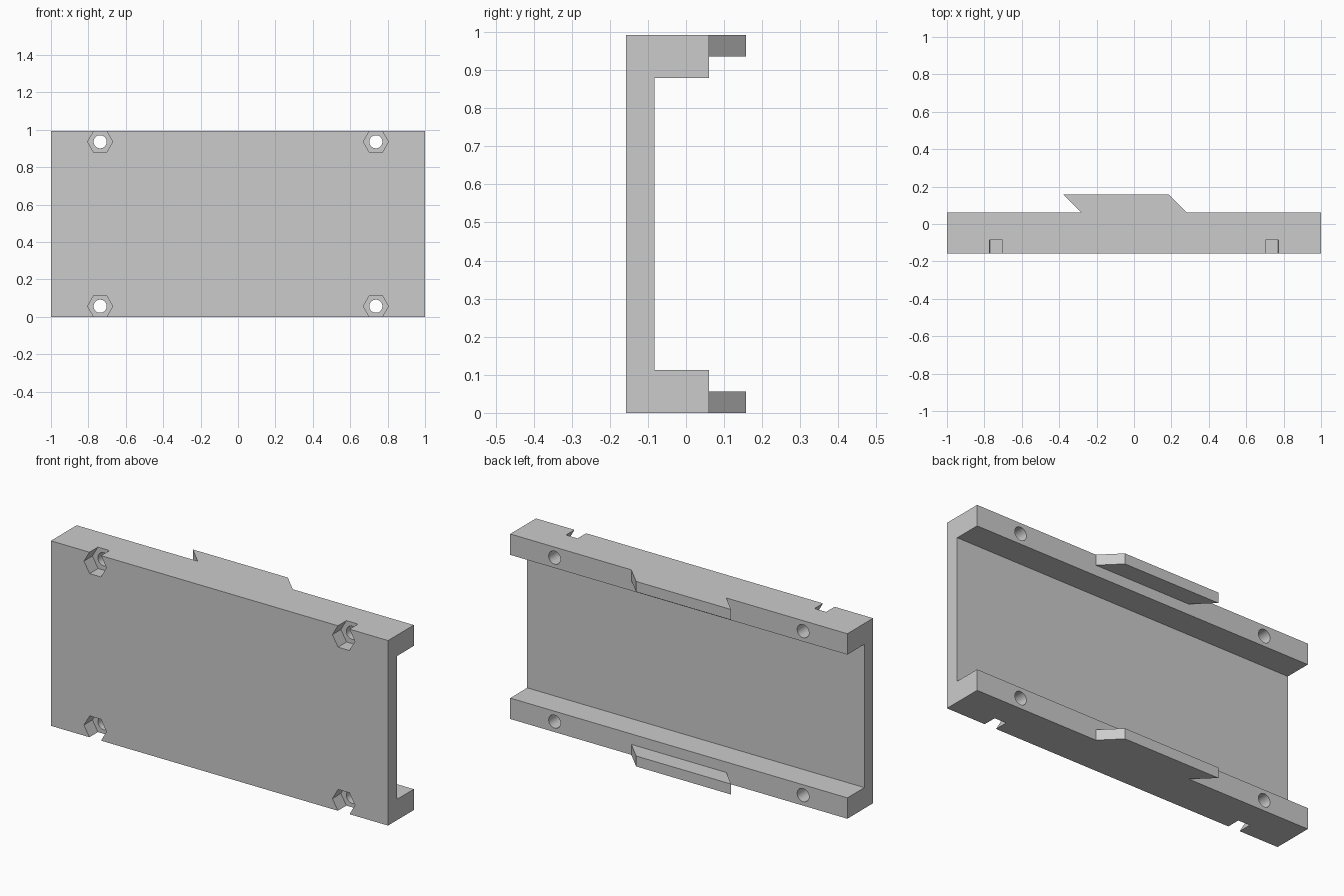
import bpy
import bmesh
from math import radians
from mathutils import Matrix, Vector

if "Cube" in bpy.data.objects:
    bpy.data.objects.remove(bpy.data.objects["Cube"])

HEIGHT = 0.992
FRONT, BACK, HOOK_BACK = -0.157, 0.061, 0.157
FLANGE, HOOK = 0.112, 0.056
BOLT_X, BOLT_Z = 0.737, 0.0565

grey = bpy.data.materials.new("light grey")
grey.use_nodes = True
colour = (0.6, 0.6, 0.6, 1)
grey.diffuse_color = colour
grey.node_tree.nodes["Principled BSDF"].inputs["Base Color"].default_value = colour


def finish(name, bm):
    bmesh.ops.recalc_face_normals(bm, faces=bm.faces)
    mesh = bpy.data.meshes.new(name)
    bm.to_mesh(mesh)
    bm.free()
    mesh.materials.append(grey)
    obj = bpy.data.objects.new(name, mesh)
    bpy.context.collection.objects.link(obj)
    return obj


def extrude(name, points, offset):
    """Extrude a closed profile along an offset."""
    bm = bmesh.new()
    face = bm.faces.new([bm.verts.new(p) for p in points])
    result = bmesh.ops.extrude_face_region(bm, geom=[face], use_keep_orig=True)
    moved = [v for v in result["geom"] if isinstance(v, bmesh.types.BMVert)]
    bmesh.ops.translate(bm, verts=moved, vec=Vector(offset))
    return finish(name, bm)


def prism(name, sides, radius, x, z, y0, y1):
    """Prism along y, with a corner pointing along x."""
    bm = bmesh.new()
    bmesh.ops.create_cone(bm, cap_ends=True, segments=sides, radius1=radius,
                          radius2=radius, depth=y1 - y0)
    turn = Matrix.Rotation(radians(90), 4, "X")
    if sides == 6:
        # Put the corners on the x axis whatever the primitive's start angle
        if max(v.co.x for v in bm.verts) < radius * 0.99:
            turn = turn @ Matrix.Rotation(radians(30), 4, "Z")
    bmesh.ops.transform(bm, matrix=Matrix.Translation((x, (y0 + y1) / 2, z)) @ turn,
                        verts=bm.verts)
    return finish(name, bm)


def combine(target, tool, operation):
    tool.hide_render = True
    mod = target.modifiers.new(operation.lower(), "BOOLEAN")
    mod.operation, mod.solver, mod.object = operation, "EXACT", tool
    bpy.context.view_layer.objects.active = target
    bpy.ops.object.modifier_apply(modifier=mod.name)
    bpy.data.objects.remove(tool)


# Channel: front plate with a thick flange along the top and bottom
inner = -0.083
section = [(FRONT, 0), (BACK, 0), (BACK, FLANGE), (inner, FLANGE),
           (inner, HEIGHT - FLANGE), (BACK, HEIGHT - FLANGE),
           (BACK, HEIGHT), (FRONT, HEIGHT)]
bracket = extrude("channel_bracket", [(-1, y, z) for y, z in section], (2, 0, 0))

# Slanted hooks on the back of both flanges
slant = [(-0.282, BACK), (0.282, BACK), (0.186, HOOK_BACK), (-0.378, HOOK_BACK)]
for z in (0, HEIGHT - HOOK):
    hook = extrude("hook", [(x, y, z) for x, y in slant], (0, 0, HOOK))
    combine(bracket, hook, "UNION")

# Bolt holes with hexagonal nut pockets at the front
for x in (-BOLT_X, BOLT_X):
    for z in (BOLT_Z, HEIGHT - BOLT_Z):
        pocket = prism("nut_pocket", 6, 0.067, x, z, FRONT - 0.05, -0.085)
        combine(bracket, pocket, "DIFFERENCE")
        hole = prism("bolt_hole", 40, 0.035, x, z, FRONT - 0.1, BACK + 0.05)
        combine(bracket, hole, "DIFFERENCE")

bpy.ops.object.select_all(action="DESELECT")
bracket.select_set(True)
bpy.context.view_layer.objects.active = bracket
bpy.ops.object.shade_smooth_by_angle(angle=radians(30))
